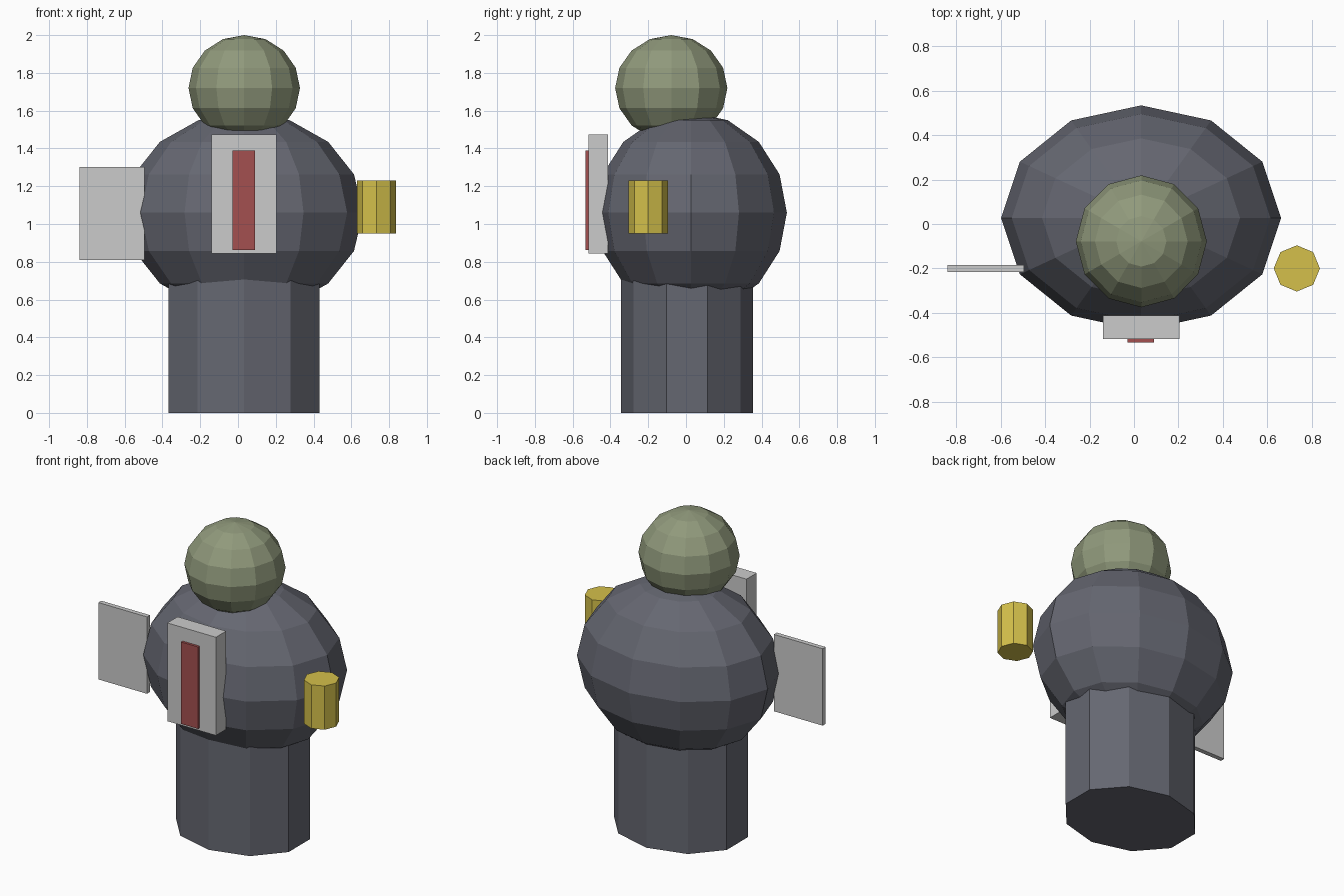
import bpy

if "Cube" in bpy.data.objects:
    bpy.data.objects.remove(bpy.data.objects["Cube"])


def material(name, rgb):
    m = bpy.data.materials.new(name)
    m.diffuse_color = (*rgb, 1)
    m.use_nodes = True
    m.node_tree.nodes["Principled BSDF"].inputs["Base Color"].default_value = m.diffuse_color
    return m


SLATE = material("slate", (0.13, 0.135, 0.165))
GREEN = material("green", (0.28, 0.32, 0.20))
YELLOW = material("yellow", (0.66, 0.53, 0.07))
RED = material("red", (0.37, 0.08, 0.08))


def finish(name, size, mat):
    ob = bpy.context.object
    ob.name = name
    ob.scale = size
    bpy.ops.object.transform_apply(location=False, rotation=False, scale=True)
    if mat:
        ob.data.materials.append(mat)
    return ob


def ball(name, center, radii, mat):
    bpy.ops.mesh.primitive_uv_sphere_add(segments=12, ring_count=8, radius=1, location=center)
    return finish(name, radii, mat)


def column(name, sides, center, radii, z0, z1, mat):
    bpy.ops.mesh.primitive_cylinder_add(vertices=sides, radius=1, depth=1,
                                        location=(*center, (z0 + z1) / 2))
    return finish(name, (*radii, z1 - z0), mat)


def box(name, x, y, z, mat=None):
    bpy.ops.mesh.primitive_cube_add(size=1, location=[sum(r) / 2 for r in (x, y, z)])
    return finish(name, [r[1] - r[0] for r in (x, y, z)], mat)


# Pedestal, torso and head
column("lower_body", 10, (0.032, 0.005), (0.42, 0.35), 0, 0.80, SLATE)
ball("torso", (0.032, 0.027, 1.06), (0.63, 0.507, 0.53), SLATE)
ball("head", (0.033, -0.078, 1.72), (0.295, 0.297, 0.28), GREEN)

# Chest panel with its stripe
box("chest_panel", (-0.14, 0.205), (-0.517, -0.413), (0.845, 1.475))
box("chest_stripe", (-0.03, 0.09), (-0.533, -0.50), (0.863, 1.388), RED)

# Items held at either side
box("side_plate", (-0.84, -0.495), (-0.215, -0.185), (0.81, 1.303))
column("side_canister", 8, (0.733, -0.2), (0.104, 0.104), 0.95, 1.23, YELLOW)
